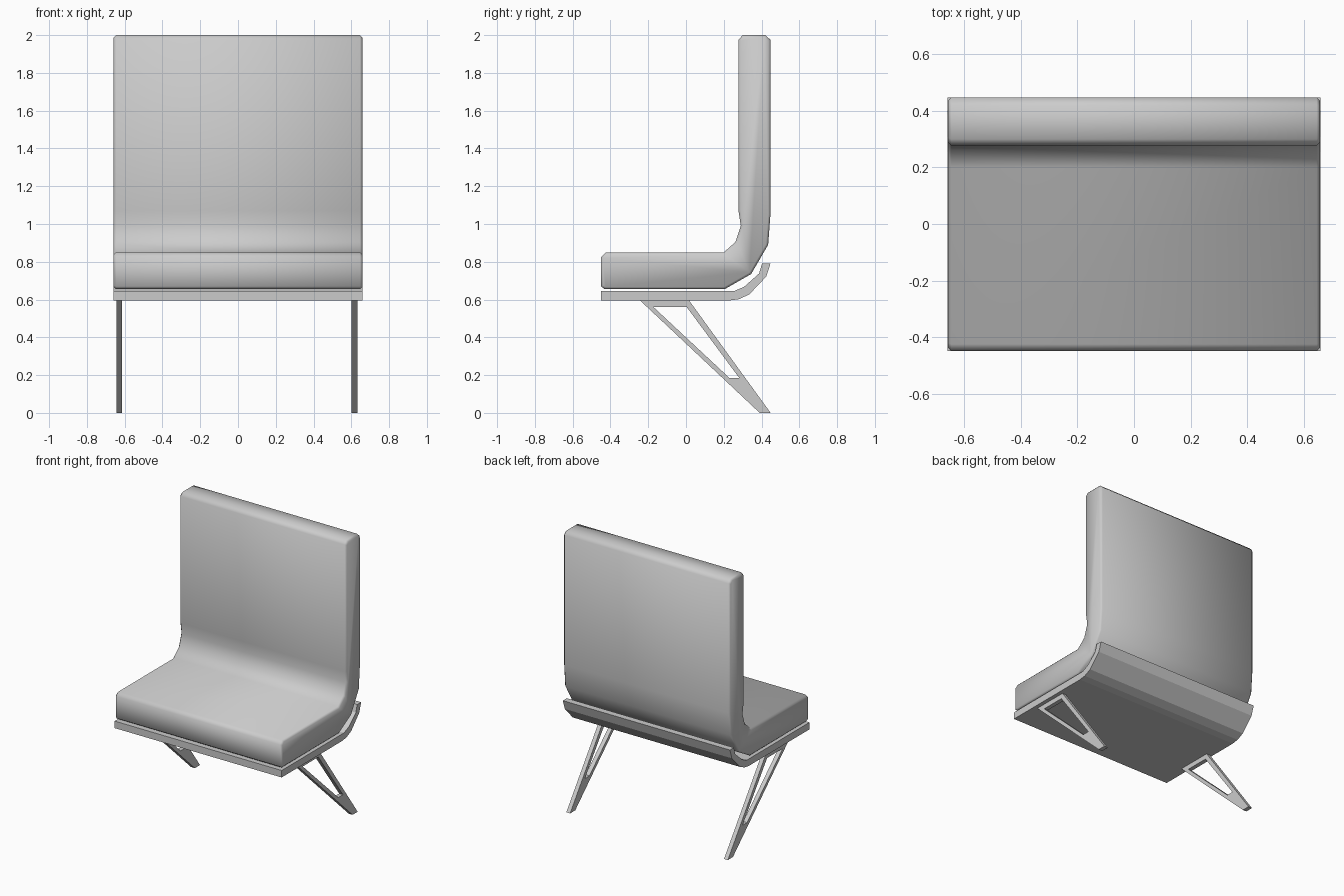
import bpy, bmesh, math

if "Cube" in bpy.data.objects:
    bpy.data.objects.remove(bpy.data.objects["Cube"])


def extrude_profile(name, faces, x0, x1, bevel=0.0):
    """Extrude faces given as (y, z) outlines from x0 to x1."""
    bm = bmesh.new()
    for pts in faces:
        bm.faces.new([bm.verts.new((x0, y, z)) for y, z in pts])
    bmesh.ops.remove_doubles(bm, verts=bm.verts[:], dist=1e-5)
    ext = bmesh.ops.extrude_face_region(bm, geom=bm.faces[:], use_keep_orig=True)
    for v in ext["geom"]:
        if isinstance(v, bmesh.types.BMVert):
            v.co.x = x1
    bmesh.ops.recalc_face_normals(bm, faces=bm.faces[:])
    if bevel:
        rim = [e for e in bm.edges if abs(e.verts[0].co.x - e.verts[1].co.x) < 1e-5]
        bmesh.ops.bevel(bm, geom=rim, offset=bevel, segments=1,
                        profile=0.5, affect='EDGES')
    me = bpy.data.meshes.new(name)
    bm.to_mesh(me)
    bm.free()
    ob = bpy.data.objects.new(name, me)
    bpy.context.collection.objects.link(ob)
    return ob


# Cushion: seat and backrest in one bent pad
cushion_profile = [
    (-0.45, 0.67), (-0.45, 0.825), (-0.425, 0.85), (0.20, 0.85),
    (0.262, 0.905), (0.29, 0.99), (0.278, 1.07), (0.278, 1.975),
    (0.30, 2.0), (0.42, 2.0), (0.447, 1.975), (0.447, 1.05),
    (0.435, 0.89), (0.345, 0.735), (0.205, 0.655), (-0.43, 0.655)]
cushion = extrude_profile("cushion", [cushion_profile], -0.658, 0.658, 0.012)
bpy.context.view_layer.objects.active = cushion
cushion.select_set(True)
bpy.ops.object.shade_smooth_by_angle(angle=math.radians(50))

# Seat board with curled back edge
board_profile = [
    (-0.45, 0.595), (0.23, 0.595), (0.28, 0.602), (0.335, 0.627),
    (0.425, 0.722), (0.447, 0.79), (0.402, 0.79), (0.387, 0.738),
    (0.308, 0.668), (0.255, 0.645), (-0.45, 0.645)]
extrude_profile("seat_board", [board_profile], -0.66, 0.66)

# Raked triangular leg frames
outer = [(-0.245, 0.597), (0.015, 0.597), (0.448, 0.0), (0.39, 0.0)]
inner = [(-0.172, 0.56), (0.004, 0.56), (0.282, 0.185), (0.23, 0.185)]
ring = [[outer[i], outer[(i + 1) % 4], inner[(i + 1) % 4], inner[i]] for i in range(4)]
for side, x in (("left", -0.644), ("right", 0.602)):
    extrude_profile(side + "_leg", ring, x, x + 0.03)
